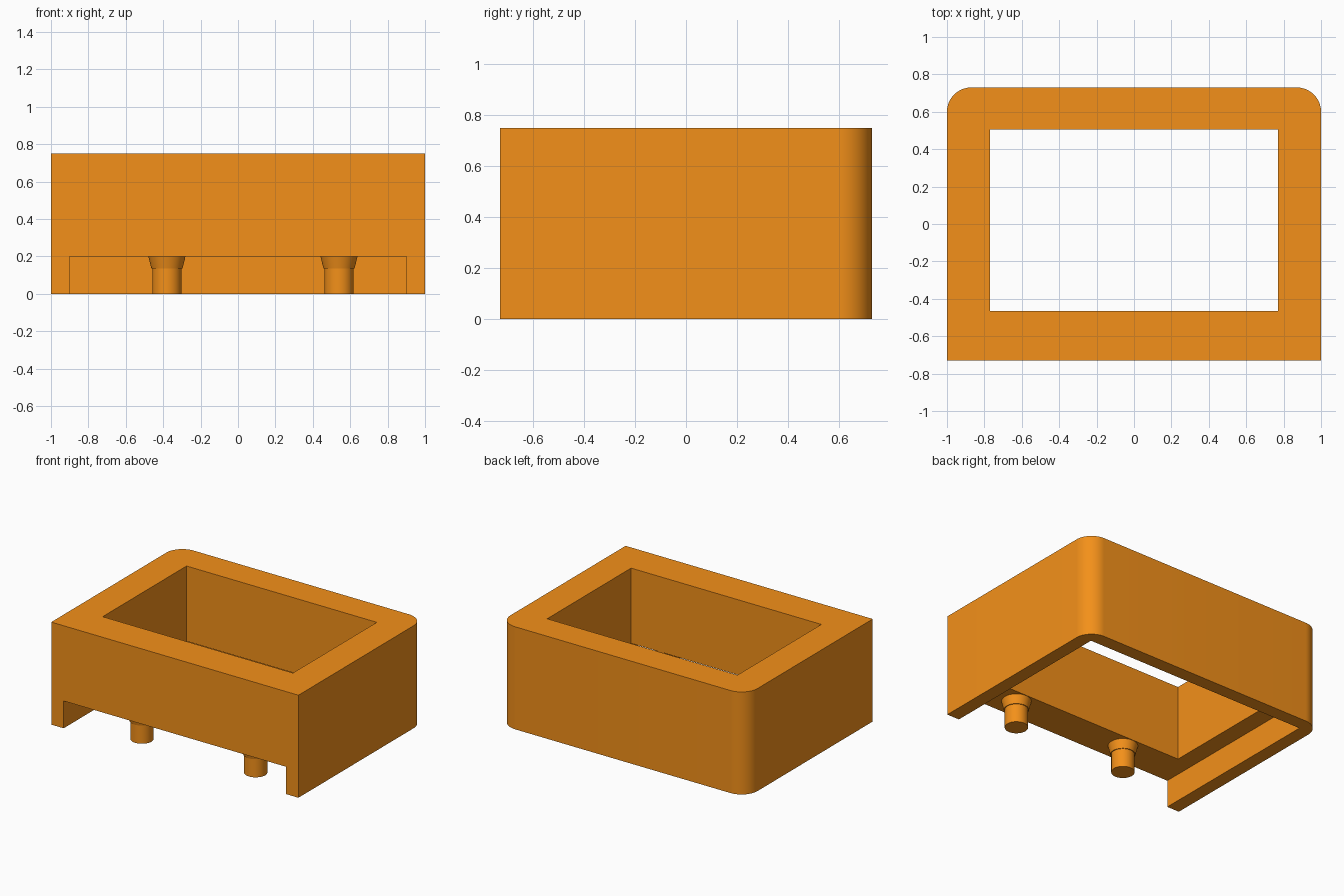
import bpy, bmesh, math

if "Cube" in bpy.data.objects:
    bpy.data.objects.remove(bpy.data.objects["Cube"])

orange = bpy.data.materials.new("orange")
orange.diffuse_color = (0.9, 0.28, 0.01, 1)
orange.use_nodes = True
orange.node_tree.nodes["Principled BSDF"].inputs["Base Color"].default_value = orange.diffuse_color


def new_object(name, bm):
    bmesh.ops.recalc_face_normals(bm, faces=bm.faces[:])
    mesh = bpy.data.meshes.new(name)
    bm.to_mesh(mesh)
    bm.free()
    obj = bpy.data.objects.new(name, mesh)
    obj.data.materials.append(orange)
    bpy.context.collection.objects.link(obj)
    return obj


def prism(name, outline, z0, z1):
    bm = bmesh.new()
    base = bm.faces.new([bm.verts.new((x, y, z0)) for x, y in outline])
    top = bmesh.ops.extrude_face_region(bm, geom=[base], use_keep_orig=True)["geom"]
    for v in top:
        if isinstance(v, bmesh.types.BMVert):
            v.co.z = z1
    return new_object(name, bm)


def rect(x, y0, y1):
    return [(-x, y0), (x, y0), (x, y1), (-x, y1)]


def smooth(obj):
    bpy.ops.object.select_all(action='DESELECT')
    bpy.context.view_layer.objects.active = obj
    obj.select_set(True)
    bpy.ops.object.shade_smooth_by_angle(angle=math.radians(30))


# Housing block with square front corners and rounded back corners
W, D, H, R, STEPS = 1.0, 0.73, 0.75, 0.13, 16
arc = [(W - R + R * math.cos(a), D - R + R * math.sin(a))
       for a in (math.pi / 2 * i / STEPS for i in range(STEPS + 1))]
outline = [(-W, -D), (W, -D)] + arc + [(-x, y) for x, y in reversed(arc)]
housing = prism("housing", outline, 0, H)

# Window through the top, and shallow underside recess open at the front
cutters = [prism("window_cutter", rect(0.77, -0.465, 0.505), -0.5, 1.2),
           prism("recess_cutter", rect(0.9, -1.0, 0.63), -0.5, 0.2)]
for cutter in cutters:
    cutter.hide_render = True
    mod = housing.modifiers.new("cut", 'BOOLEAN')
    mod.operation = 'DIFFERENCE'
    mod.solver = 'EXACT'
    mod.object = cutter
    bpy.context.view_layer.objects.active = housing
    bpy.ops.object.modifier_apply(modifier=mod.name)
    bpy.data.objects.remove(cutter)
smooth(housing)

# Pegs hanging from the recess ceiling, each with a tapered collar
PROFILE = [(0.099, 0.2), (0.083, 0.135), (0.0775, 0.135), (0.0775, 0)]
SIDES = 48
for name, px in (("left_peg", -0.38), ("right_peg", 0.54)):
    bm = bmesh.new()
    rings = [[bm.verts.new((px + r * math.cos(2 * math.pi * i / SIDES),
                            -0.567 + r * math.sin(2 * math.pi * i / SIDES), z))
              for i in range(SIDES)] for r, z in PROFILE]
    for a, b in zip(rings, rings[1:]):
        for i in range(SIDES):
            j = (i + 1) % SIDES
            bm.faces.new((a[i], a[j], b[j], b[i]))
    bm.faces.new(rings[0])
    bm.faces.new(rings[-1])
    smooth(new_object(name, bm))
